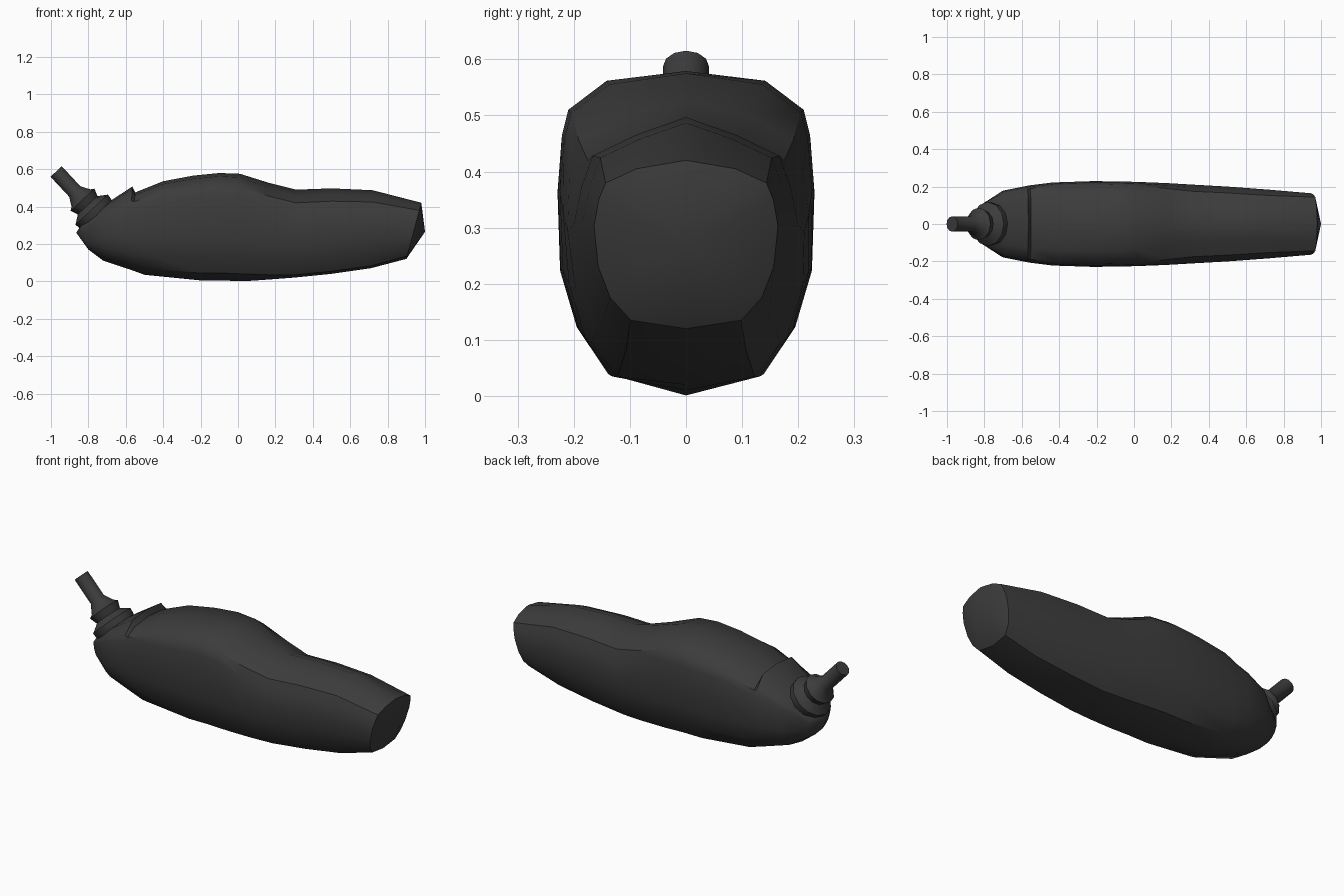
import bpy, bmesh, math
from mathutils import Vector, Matrix

if "Cube" in bpy.data.objects:
    bpy.data.objects.remove(bpy.data.objects["Cube"])

mat = bpy.data.materials.new("dark_plastic")
mat.diffuse_color = (0.045, 0.045, 0.045, 1)
mat.use_nodes = True
mat.node_tree.nodes["Principled BSDF"].inputs["Base Color"].default_value = mat.diffuse_color

def finish(bm, name, angle):
    bmesh.ops.recalc_face_normals(bm, faces=bm.faces)
    me = bpy.data.meshes.new(name)
    bm.to_mesh(me)
    bm.free()
    ob = bpy.data.objects.new(name, me)
    bpy.context.collection.objects.link(ob)
    me.materials.append(mat)
    bpy.ops.object.select_all(action='DESELECT')
    ob.select_set(True)
    bpy.context.view_layer.objects.active = ob
    bpy.ops.object.shade_smooth_by_angle(angle=math.radians(angle))
    return ob

def loft(bm, rings, start=None, end=None):
    vs = [[bm.verts.new(p) for p in r] for r in rings]
    n = len(vs[0])
    for a, b in zip(vs, vs[1:]):
        for i in range(n):
            j = (i + 1) % n
            bm.faces.new((a[i], a[j], b[j], b[i]))
    for ring, tip in ((vs[0], start), (vs[-1], end)):
        if tip is None:
            bm.faces.new(ring)
        else:
            c = bm.verts.new(tip)
            for i in range(n):
                bm.faces.new((ring[i], ring[(i + 1) % n], c))

# Half sections (width, height), from keel to crown: broad hump and peaked tail
HUMP = [(0, 0), (.62, .07), (.85, .21), (.98, .39), (1, .64), (.97, .8), (.92, .88), (.62, .97), (0, 1)]
TAIL = [(0, 0), (.58, .03), (.8, .16), (.93, .35), (1, .58), (.93, .73), (.83, .85), (.45, .93), (0, 1)]

def section(xt, xb, zt, zb, w, k, lip):
    half = []
    for (a, b), (c, d) in zip(HUMP, TAIL):
        y, h = a + (c - a) * k, b + (d - b) * k
        z = zb + (zt - zb) * h
        if h > .92:
            z += lip
        half.append(Vector((xb + (xt - xb) * h, y * w, z)))
    return half + [Vector((p.x, -p.y, p.z)) for p in half[-2:0:-1]]

# Body: x top, x bottom, z top, z bottom, half width, tail blend, lip height
stations = [
    (-.835, -.80, .305, .17, .10, 0, 0),
    (-.69, -.72, .425, .11, .178, 0, 0),
    (-.565, -.60, .48, .07, .203, 0, .027),
    (-.55, -.585, .475, .066, .206, 0, 0),
    (-.40, -.50, .535, .035, .222, 0, 0),
    (-.24, -.20, .565, .005, .229, 0, 0),
    (-.10, -.08, .579, .004, .228, 0, 0),
    (.01, .04, .575, .001, .225, .1, 0),
    (.17, .17, .525, .01, .219, .55, 0),
    (.31, .30, .49, .02, .211, 1, 0),
    (.50, .50, .497, .04, .20, 1, 0),
    (.72, .71, .487, .07, .184, 1, 0),
    (.98, .90, .42, .12, .164, .5, 0),
]
bm = bmesh.new()
loft(bm, [section(*s) for s in stations], (-.865, 0, .26), (1, 0, .265))
finish(bm, "body_shell", 40)

# Stepped strain relief with cable stub: (radius, distance along slanted axis)
profile = [(.10, -.06), (.115, -.01), (.118, .018), (.072, .05), (.087, .09),
           (.068, .103), (.053, .13), (.041, .15), (.041, .297)]
axis = Vector((-.68, 0, .73)).normalized()
place = Matrix.Translation((-.77, 0, .37)) @ axis.to_track_quat('Z', 'Y').to_matrix().to_4x4()
N = 12
bm = bmesh.new()
loft(bm, [[place @ Vector((r * math.cos(2 * math.pi * i / N), r * math.sin(2 * math.pi * i / N), t))
           for i in range(N)] for r, t in profile])
finish(bm, "cable_strain_relief", 35)
